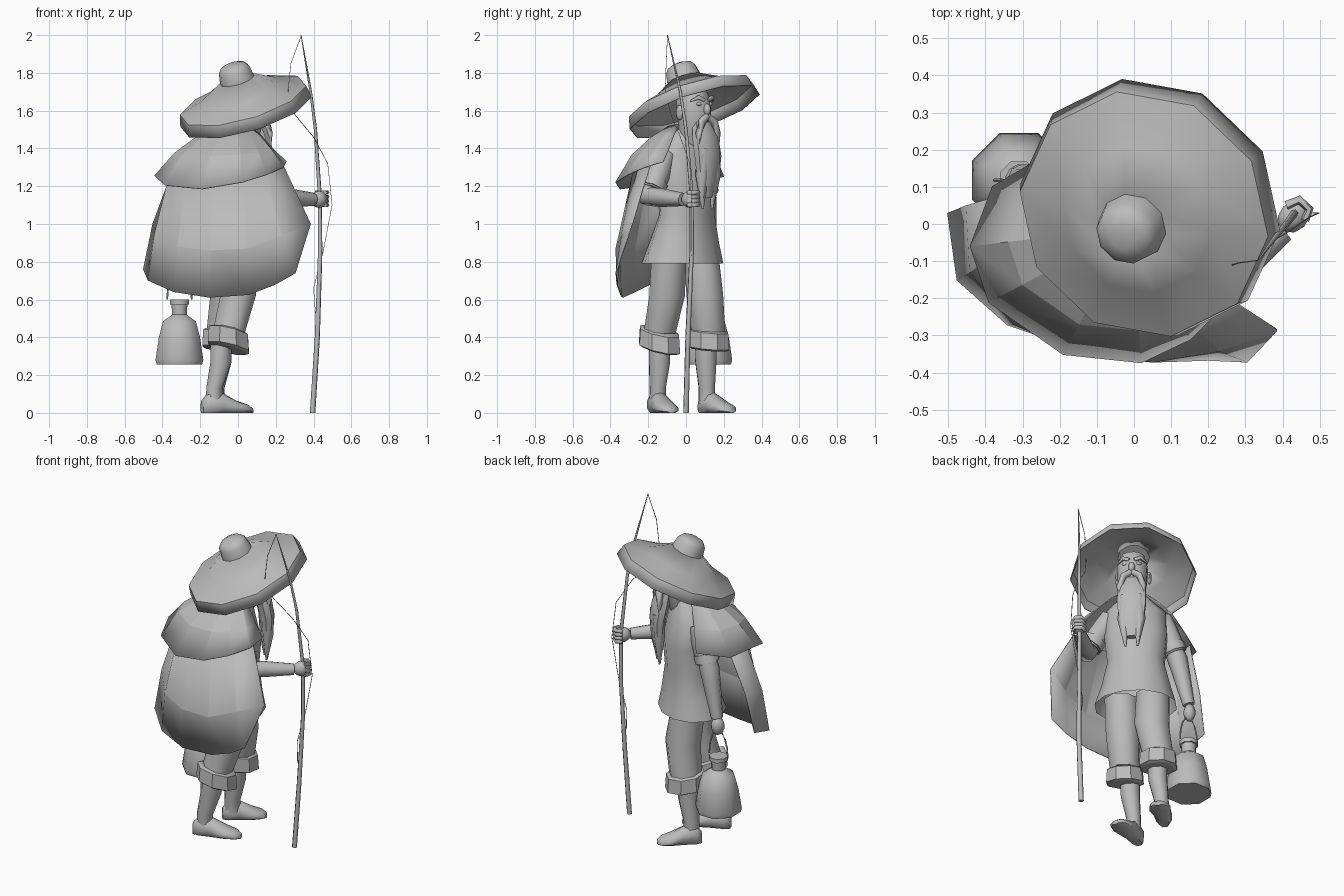
import bpy, bmesh, math
from mathutils import Vector, Matrix

if "Cube" in bpy.data.objects:
    bpy.data.objects.remove(bpy.data.objects["Cube"])

clay = bpy.data.materials.new("plain_grey")
clay.use_nodes = True
GREY = (0.5, 0.5, 0.5, 1)
clay.diffuse_color = GREY
clay.node_tree.nodes["Principled BSDF"].inputs["Base Color"].default_value = GREY

FACING = math.radians(45)


def local(u, v, z):
    """Figure coordinates: u forward, v to the figure's left."""
    c, s = math.cos(FACING), math.sin(FACING)
    return Vector((u * c - v * s, u * s + v * c, z))


def finish(name, bm, angle):
    bmesh.ops.recalc_face_normals(bm, faces=bm.faces)
    mesh = bpy.data.meshes.new(name)
    bm.to_mesh(mesh)
    bm.free()
    obj = bpy.data.objects.new(name, mesh)
    bpy.context.collection.objects.link(obj)
    mesh.materials.append(clay)
    bpy.ops.object.select_all(action="DESELECT")
    obj.select_set(True)
    bpy.context.view_layer.objects.active = obj
    bpy.ops.object.shade_smooth_by_angle(angle=math.radians(angle))
    return obj


def loft(name, rows, closed=True, caps=True, angle=62):
    """Skin a list of equally long point rows."""
    bm = bmesh.new()
    grid = [[bm.verts.new(p) for p in row] for row in rows]
    n = len(grid[0])
    for a, b in zip(grid, grid[1:]):
        for i in range(n if closed else n - 1):
            j = (i + 1) % n
            bm.faces.new((a[i], a[j], b[j], b[i]))
    if caps:
        bm.faces.new(grid[0])
        bm.faces.new(grid[-1])
    return finish(name, bm, angle)


def ring(x, y, z, front, side, n=10, tilt=0):
    """Level ellipse turned to the facing; tilt drops its front edge."""
    pts = []
    for i in range(n):
        a = math.tau * (i + 0.5) / n
        u, v = front * math.cos(a), side * math.sin(a)
        pts.append(Vector((x, y, z)) + local(u, v, -tilt * u))
    return pts


def stack(name, rings, n=10, tilt=0, angle=55, caps=True):
    return loft(name, [ring(*r, n=n, tilt=tilt) for r in rings], angle=angle, caps=caps)


def tube(name, pts, radii, n=8):
    pts = [Vector(p) for p in pts]
    rows = []
    for i, p in enumerate(pts):
        d = (pts[min(i + 1, len(pts) - 1)] - pts[max(i - 1, 0)]).normalized()
        ref = Vector((0, 0, 1)) if abs(d.z) < 0.85 else local(1, 0, 0)
        side = d.cross(ref).normalized()
        up = side.cross(d)
        r = radii[i] if isinstance(radii, (list, tuple)) else radii
        rows.append([p + r * (side * math.cos(math.tau * k / n) + up * math.sin(math.tau * k / n))
                     for k in range(n)])
    return loft(name, rows)


def ball(name, centre, size):
    bm = bmesh.new()
    turn = Matrix.Translation(centre) @ Matrix.Rotation(FACING, 4, "Z") @ Matrix.Diagonal((*size, 1))
    bmesh.ops.create_uvsphere(bm, u_segments=10, v_segments=7, radius=1, matrix=turn)
    return finish(name, bm, 50)


# Wide tilted hat: ten-sided brim band, cone and small crown
axis = Vector((-0.265, -0.3, 0.92)).normalized()
hat_turn = Matrix.Translation((0.028, 0.028, 1.65)) @ Vector((0, 0, 1)).rotation_difference(axis).to_matrix().to_4x4()


def hat_part(name, profile, caps=False):
    rows = [[hat_turn @ Vector((r * math.cos(a), r * math.sin(a), h))
             for a in (math.radians(28) + math.tau * i / 10 for i in range(10))]
            for r, h in profile]
    return loft(name, rows, caps=caps, angle=40)


brim = hat_part("hat_brim", [(0.364, -0.06), (0.348, 0.005), (0.21, 0.055), (0.095, 0.125)])
thick = brim.modifiers.new("thickness", "SOLIDIFY")
thick.thickness = 0.006
hat_part("hat_crown", [(0.095, 0.12), (0.085, 0.18), (0.068, 0.203), (0.035, 0.215)], True)

# Head, face and beard
stack("head", [(0.02, 0.02, 1.4, 0.06, 0.06), (0.04, 0.035, 1.47, 0.075, 0.07),
               (0.05, 0.045, 1.55, 0.092, 0.085), (0.045, 0.04, 1.65, 0.095, 0.09),
               (0.035, 0.03, 1.73, 0.07, 0.07)], n=12)
ball("nose", local(0.155, 0, 1.605), (0.025, 0.02, 0.032))
for side, word in ((1, "left"), (-1, "right")):
    ball(word + "_ear", local(0.045, 0.092 * side, 1.59), (0.025, 0.014, 0.04))
    ball(word + "_eye", local(0.138, 0.038 * side, 1.635), (0.013, 0.02, 0.011))
    tube(word + "_eyebrow", [local(0.15, 0.015 * side, 1.655), local(0.145, 0.05 * side, 1.67),
                             local(0.115, 0.085 * side, 1.65)], [0.011, 0.013, 0.004], 6)
    tube(word + "_moustache", [local(0.16, 0.005 * side, 1.57), local(0.165, 0.045 * side, 1.54),
                               local(0.165, 0.07 * side, 1.48), local(0.17, 0.075 * side, 1.42)],
         [0.018, 0.022, 0.018, 0.004], 6)
    tube(word + "_beard_tip", [local(0.165, 0.035 * side, 1.4), local(0.165, 0.045 * side, 1.25),
                               local(0.16, 0.035 * side, 1.08)], [0.04, 0.035, 0.006], 6)


def beard_ring(u, z, depth, width):
    p = local(u, 0, z)
    return (p.x, p.y, z, depth, width)


stack("beard", [beard_ring(0.12, 1.54, 0.035, 0.06), beard_ring(0.145, 1.46, 0.05, 0.085),
                beard_ring(0.165, 1.36, 0.045, 0.09), beard_ring(0.165, 1.22, 0.035, 0.07),
                beard_ring(0.16, 1.14, 0.02, 0.03)], n=8)

# Tunic with an open, flared hem
stack("tunic", [(-0.03, -0.02, 0.79, 0.195, 0.24), (-0.025, -0.01, 0.9, 0.165, 0.205),
                (-0.01, 0.005, 1.05, 0.125, 0.168), (-0.01, 0.005, 1.22, 0.138, 0.185),
                (-0.015, -0.01, 1.38, 0.115, 0.185), (0, 0, 1.46, 0.08, 0.1),
                (0.01, 0.01, 1.5, 0.06, 0.065)], n=12, caps=False)

# Trousers, rolled cuffs, shins and shoes
legs = (
    ("right", ((0.02, -0.09, 0.84), (0.0, -0.1, 0.62), (-0.05, -0.14, 0.42)), (0.1, 0.102, 0.092),
     (-0.09, -0.14), (-0.125, -0.15), (-0.19, -0.175), (0.075, -0.075), 0.3),
    ("left", ((-0.075, 0.08, 0.84), (-0.05, 0.1, 0.62), (-0.08, 0.12, 0.42)), (0.1, 0.105, 0.095),
     (-0.09, 0.105), (-0.115, 0.11), (-0.165, 0.08), (0.03, 0.245), 0.12),
)
for word, joints, girth, shin, ankle, heel, toe, tilt in legs:
    stack(word + "_trouser_leg", [(*p, r, r) for p, r in zip(joints, girth)], n=8)
    kx, ky, _ = joints[-1]
    stack(word + "_trouser_cuff", [(kx, ky, 0.335, 0.1, 0.095), (kx, ky, 0.345, 0.12, 0.113),
                                   (kx, ky, 0.43, 0.114, 0.108), (kx, ky, 0.44, 0.095, 0.09)],
          n=8, tilt=tilt, angle=25)
    stack(word + "_shin", [(*ankle, 0.05, 0.048, 0.045), (*ankle, 0.13, 0.048, 0.043),
                           (*shin, 0.27, 0.062, 0.058), (*shin, 0.4, 0.06, 0.058)], n=8)
    h, t = Vector((*heel, 0)), Vector((*toe, 0))
    across = (t - h).cross(Vector((0, 0, 1))).normalized()
    rows = []
    for f, w, top in ((0, 0.025, 0.07), (0.12, 0.048, 0.11), (0.38, 0.05, 0.11),
                      (0.68, 0.064, 0.065), (0.9, 0.05, 0.045), (1, 0.02, 0.025)):
        rows.append([h.lerp(t, f) + across * w * math.cos(a)
                     + Vector((0, 0, max(0, top * (0.4 + 0.6 * math.sin(a)))))
                     for a in (math.tau * (i + 0.5) / 10 for i in range(10))])
    loft(word + "_shoe", rows, angle=50)

# Arms with short rolled sleeves
arms = (
    ("right", (0.09, -0.11, 1.37), (0.19, -0.195, 1.145), (0.4, -0.015, 1.13)),
    ("left", (-0.14, 0.08, 1.37), (-0.24, 0.105, 1.12), (-0.305, 0.125, 0.84)),
)
for word, shoulder, elbow, wrist in arms:
    s, e, w = Vector(shoulder), Vector(elbow), Vector(wrist)
    tube(word + "_sleeve", [s, s.lerp(e, 0.5), s.lerp(e, 0.85)], [0.06, 0.066, 0.064])
    tube(word + "_sleeve_cuff", [s.lerp(e, 0.64), s.lerp(e, 0.82)], 0.072)
    tube(word + "_forearm", [s.lerp(e, 0.7), e, e.lerp(w, 0.35), w], [0.055, 0.058, 0.05, 0.035])
ball("right_fist", (0.43, 0.02, 1.13), (0.05, 0.04, 0.045))
ball("left_fist", (-0.31, 0.125, 0.79), (0.04, 0.035, 0.055))
for k in range(4):
    z = 1.1 + 0.022 * k
    tube("right_finger", [(0.41, 0.05, z), (0.445, 0.065, z), (0.472, 0.04, z), (0.46, 0.01, z)], 0.012, 6)

# Straw cape: shoulder collar over a long back panel
collar_hem = [(-0.21, 0.2, 1.25), (-0.38, 0.1, 1.23), (-0.44, -0.06, 1.255), (-0.39, -0.21, 1.205),
              (-0.19, -0.35, 1.185), (0.02, -0.372, 1.22), (0.15, -0.31, 1.26), (0.24, -0.22, 1.3),
              (0.255, -0.12, 1.33)]
neck = Vector((-0.01, -0.01, 0))
rows = [[Vector(p) for p in collar_hem]]
for f, z in ((0.76, 1.37), (0.48, 1.46), (0.22, 1.52)):
    rows.append([neck.lerp(Vector((x, y, 0)), f) + Vector((0, 0, z + (h - 1.24) * f * 0.3))
                 for x, y, h in collar_hem])
collar = loft("cape_collar", rows, closed=False, caps=False, angle=12)
panel_rows = [
    [(-0.35, 0.08, 1.27), (-0.36, -0.07, 1.27), (-0.27, -0.2, 1.27), (-0.14, -0.27, 1.26),
     (0.02, -0.28, 1.27), (0.14, -0.25, 1.3), (0.24, -0.19, 1.31)],
    [(-0.45, 0.05, 1.0), (-0.44, -0.13, 0.95), (-0.32, -0.27, 0.88), (-0.14, -0.35, 0.86),
     (0.05, -0.37, 0.87), (0.23, -0.34, 0.94), (0.385, -0.285, 1.0)],
    [(-0.5, 0.03, 0.76), (-0.475, -0.15, 0.7), (-0.34, -0.27, 0.64), (-0.15, -0.335, 0.61),
     (0.06, -0.345, 0.625), (0.2, -0.365, 0.68), (0.305, -0.37, 0.74)],
]
panel = loft("cape_back_panel", panel_rows, closed=False, caps=False, angle=12)
for cloth in (collar, panel):
    thick = cloth.modifiers.new("thickness", "SOLIDIFY")
    thick.thickness = 0.006
    thick.offset = 0

# Flask hanging from the left hand
JX, JY = -0.31, 0.118
stack("flask", [(JX, JY, z, r, r) for z, r in ((0.257, 0.13), (0.28, 0.137), (0.4, 0.118), (0.485, 0.094),
                                              (0.51, 0.055), (0.52, 0.042), (0.58, 0.046))], n=8, angle=48)
stack("flask_rim", [(JX, JY, 0.575, 0.055, 0.055), (JX, JY, 0.6, 0.055, 0.055)], n=8)
tube("flask_handle", [(JX + 0.065 * math.cos(a), JY, 0.6 + 0.16 * math.sin(a))
                      for a in (math.pi * i / 8 for i in range(9))], 0.005, 5)

# Fishing rod and slack line
tube("rod", [(0.395, 0, 0), (0.42, 0.01, 0.4), (0.435, 0.03, 0.85), (0.433, 0.03, 1.15),
             (0.41, 0, 1.5), (0.385, -0.03, 1.7), (0.334, -0.098, 2)],
     [0.015, 0.014, 0.012, 0.011, 0.009, 0.007, 0.002], 6)
tube("fishing_line", [(0.334, -0.098, 1.995), (0.28, -0.105, 1.85), (0.265, -0.11, 1.7),
                      (0.3, -0.08, 1.58), (0.4, -0.03, 1.46), (0.475, 0.02, 1.32), (0.498, 0.03, 1.1),
                      (0.45, 0.03, 0.85), (0.4, 0.02, 0.66), (0.41, 0.01, 0.53)], 0.002, 4)
